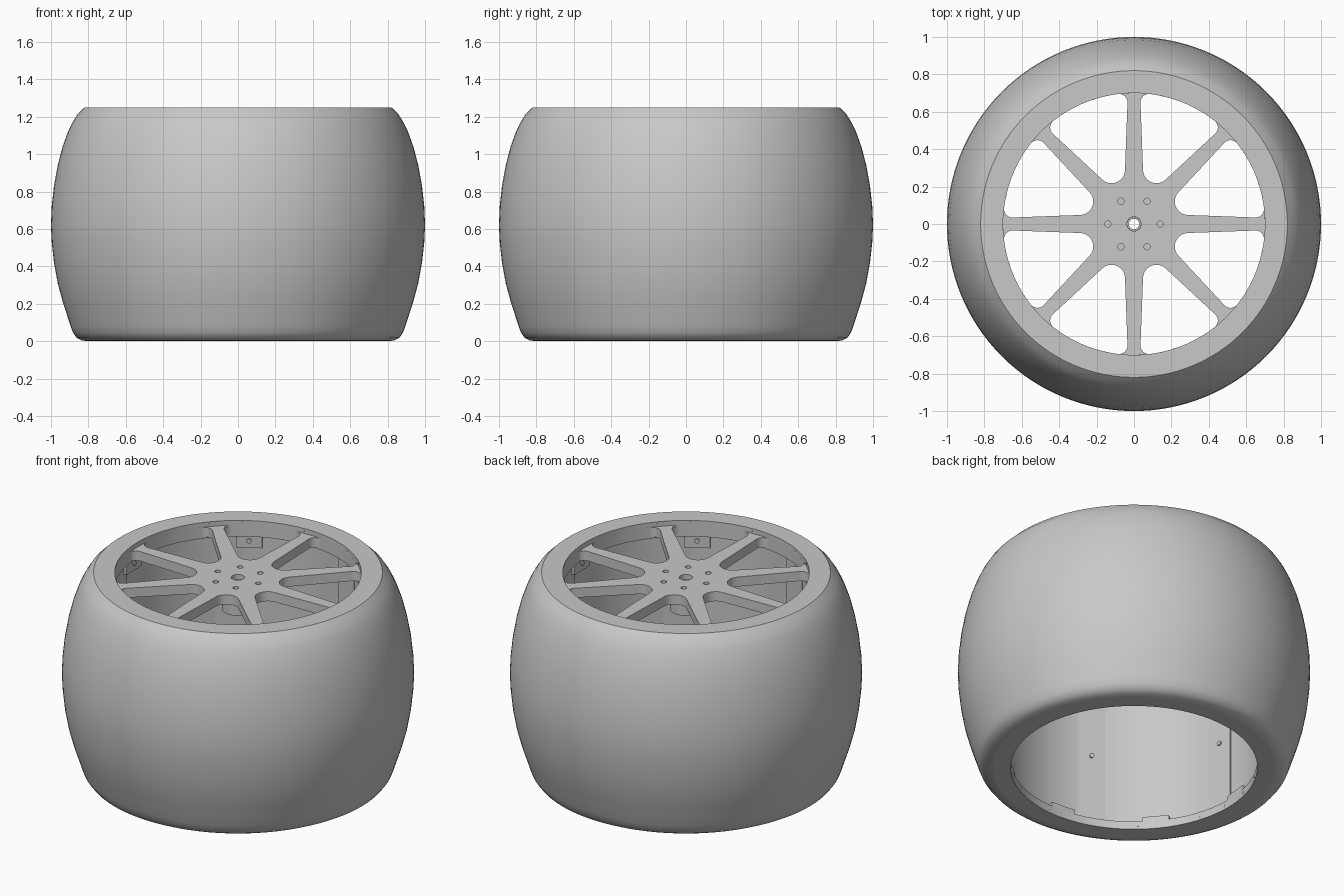
import bpy, bmesh
from math import sin, cos, radians, pi
from mathutils import Matrix

cube = bpy.data.objects.get("Cube")
if cube:
    bpy.data.objects.remove(cube, do_unlink=True)

# One plain grey for every part
grey = bpy.data.materials.new("plain_grey")
grey.use_nodes = True
colour = (0.58, 0.58, 0.58, 1)
grey.diffuse_color = colour
grey.node_tree.nodes["Principled BSDF"].inputs["Base Color"].default_value = colour


def finish(obj, angle=30):
    if not obj.data.materials:
        obj.data.materials.append(grey)
    bpy.ops.object.select_all(action="DESELECT")
    obj.select_set(True)
    bpy.context.view_layer.objects.active = obj
    bpy.ops.object.shade_smooth_by_angle(angle=radians(angle))


def mesh_object(name, bm):
    bmesh.ops.recalc_face_normals(bm, faces=bm.faces)
    mesh = bpy.data.meshes.new(name)
    bm.to_mesh(mesh)
    bm.free()
    obj = bpy.data.objects.new(name, mesh)
    bpy.context.collection.objects.link(obj)
    finish(obj)


def lathe(name, profile, steps=128):
    """Turn a closed (radius, height) profile around the z axis."""
    bm = bmesh.new()
    rings = [[bm.verts.new((r * cos(2 * pi * i / steps), r * sin(2 * pi * i / steps), z))
              for r, z in profile] for i in range(steps)]
    n = len(profile)
    for i in range(steps):
        a, b = rings[i], rings[(i + 1) % steps]
        for j in range(n):
            k = (j + 1) % n
            bm.faces.new((a[j], b[j], b[k], a[k]))
    mesh_object(name, bm)


def arc(cx, cy, r, start, end, steps):
    angles = [radians(start + (end - start) * i / steps) for i in range(steps + 1)]
    return [(cx + r * cos(a), cy + r * sin(a)) for a in angles]


def circle(cx, cy, r, steps):
    return arc(cx, cy, r, 0, 360, steps)[:-1]


def turned(points, degrees):
    c, s = cos(radians(degrees)), sin(radians(degrees))
    return [(x * c - y * s, x * s + y * c) for x, y in points]


# Tyre with a crowned tread and a rounded lower shoulder
lathe("tyre", [(0.80, 0), (0.835, 0.004), (0.862, 0.018), (0.882, 0.045), (0.895, 0.08),
               (0.911, 0.13), (0.937, 0.21), (0.964, 0.31), (0.984, 0.42), (0.996, 0.53),
               (1.0, 0.62), (0.996, 0.72), (0.984, 0.83), (0.964, 0.94), (0.938, 1.04),
               (0.909, 1.12), (0.884, 1.172), (0.858, 1.213), (0.82, 1.25), (0.80, 1.1)])

# Rim barrel with a lip at each end
lathe("rim_barrel", [(0.70, 0), (0.70, 0.05), (0.75, 0.05), (0.75, 1.15), (0.70, 1.15),
                     (0.70, 1.25), (0.82, 1.25), (0.80, 1.1), (0.80, 0)])

# Spoke plate: an outer circle with rounded windows and hub holes
EDGE, CORNER = 114.4, 15.5
cx, cy = 0.655 * cos(radians(CORNER)), 0.655 * sin(radians(CORNER))
window = (arc(0.314, 0, 0.072, EDGE, 360 - EDGE, 14)
          + arc(cx, -cy, 0.045, -EDGE, -CORNER, 10)
          + arc(0, 0, 0.70, -CORNER, CORNER, 12)[1:-1]
          + arc(cx, cy, 0.045, CORNER, EDGE, 10))
outlines = [circle(0, 0, 0.72, 128), circle(0, 0, 0.038, 32)]
outlines += [turned(window, 45 * k + 22.5) for k in range(8)]
outlines += [turned(circle(0.14, 0, 0.017, 20), 60 * k) for k in range(6)]

curve = bpy.data.curves.new("spoke_plate", "CURVE")
curve.dimensions = "2D"
curve.fill_mode = "BOTH"
curve.extrude = 0.03
for points in outlines:
    spline = curve.splines.new("POLY")
    spline.points.add(len(points) - 1)
    for p, (x, y) in zip(spline.points, points):
        p.co = (x, y, 0, 1)
    spline.use_cyclic_u = True
plate = bpy.data.objects.new("spoke_plate", curve)
plate.location.z = 1.19
bpy.context.collection.objects.link(plate)
bpy.ops.object.select_all(action="DESELECT")
plate.select_set(True)
bpy.context.view_layer.objects.active = plate
bpy.ops.object.convert(target="MESH")
plate = bpy.context.view_layer.objects.active
bm = bmesh.new()
bm.from_mesh(plate.data)
bmesh.ops.remove_doubles(bm, verts=bm.verts, dist=0.0001)
bmesh.ops.recalc_face_normals(bm, faces=bm.faces)
bm.to_mesh(plate.data)
bm.free()
finish(plate)

# Stepped hub boss under the plate; it closes the bolt holes and narrows the axle hole
lathe("hub_boss", [(0.028, 1.02), (0.028, 1.19), (0.037, 1.19), (0.037, 1.165), (0.17, 1.165),
                   (0.17, 1.13), (0.09, 1.13), (0.09, 1.02)], 48)


def around(count, start, radius, z):
    """Places spaced evenly inside the barrel, with local x pointing outwards."""
    for k in range(count):
        yield (Matrix.Rotation(radians(360 * k / count + start), 4, "Z")
               @ Matrix.Translation((radius, 0, z)))


def boxes(name, size, places):
    bm = bmesh.new()
    for place in places:
        bmesh.ops.create_cube(bm, size=1, matrix=place @ Matrix.Diagonal((*size, 1)))
    mesh_object(name, bm)


def studs(name, radius, places):
    bm = bmesh.new()
    for place in places:
        bmesh.ops.create_cone(bm, cap_ends=True, segments=16, radius1=radius, radius2=radius,
                              depth=0.012, matrix=place @ Matrix.Rotation(pi / 2, 4, "Y"))
    mesh_object(name, bm)


# Joining strips down the inner wall, each with a fastener
boxes("wall_strips", (0.012, 0.16, 1.09), around(6, 9, 0.746, 0.6))
studs("strip_fasteners", 0.014, around(6, 9, 0.738, 0.48))

# Clamping tabs on the lower lip and bolted brackets under the upper one
boxes("lower_tabs", (0.045, 0.155, 0.03), around(8, -5, 0.723, 0.065))
boxes("upper_brackets", (0.03, 0.15, 0.08), around(6, 0, 0.735, 1.11))
studs("bracket_bolts", 0.014, around(6, 0, 0.718, 1.115))

# Small rivets on both lips
studs("lower_lip_rivets", 0.007, around(24, 3, 0.705, 0.025))
studs("upper_lip_rivets", 0.007, around(24, 3, 0.705, 1.235))
